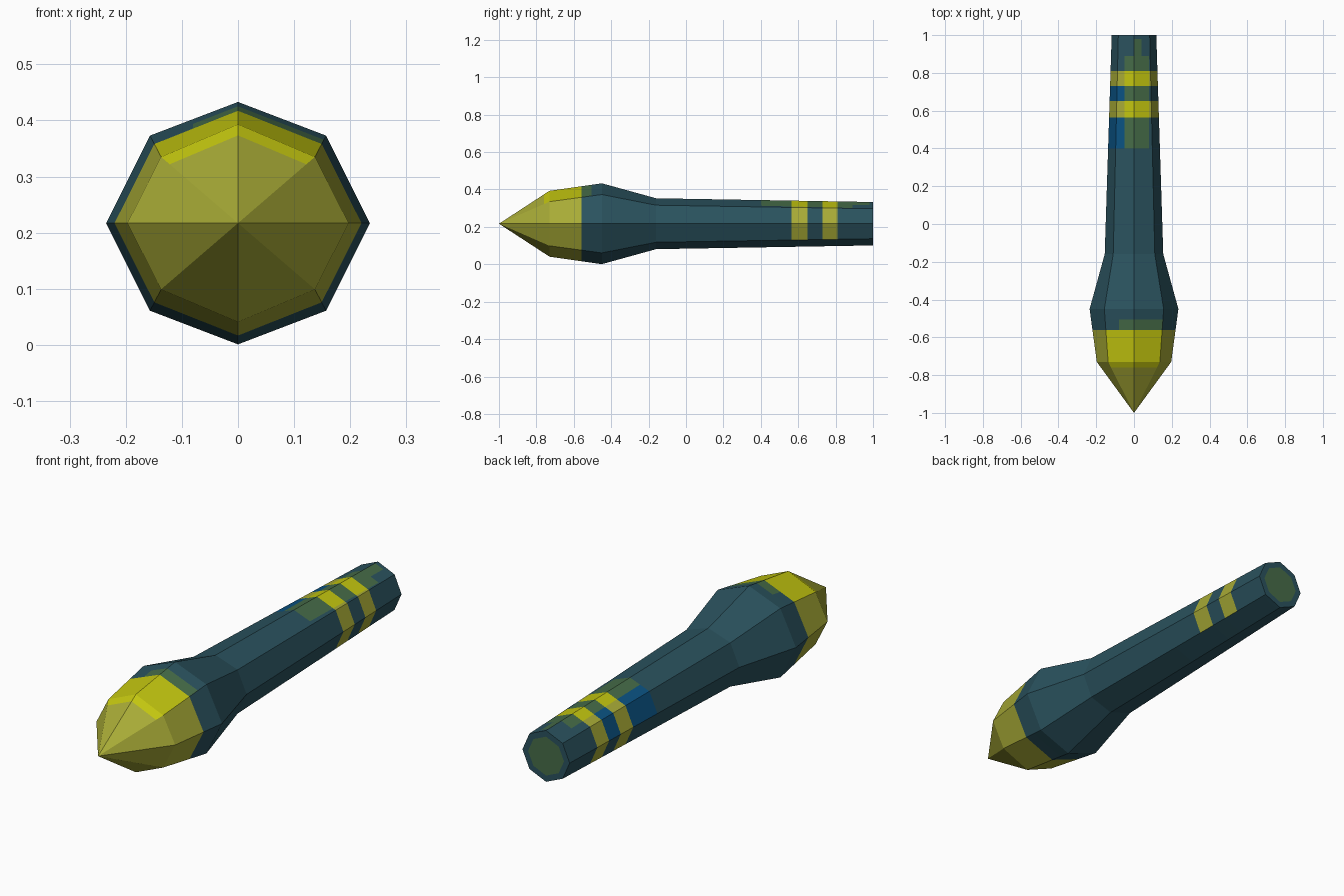
import bpy, bmesh
from mathutils import Vector

if "Cube" in bpy.data.objects:
    bpy.data.objects.remove(bpy.data.objects["Cube"])


def material(name, rgb):
    lin = [((c / 255 + 0.055) / 1.055) ** 2.4 if c > 10 else c / 255 / 12.92 for c in rgb]
    m = bpy.data.materials.new(name)
    m.diffuse_color = (*lin, 1)
    m.use_nodes = True
    m.node_tree.nodes["Principled BSDF"].inputs["Base Color"].default_value = m.diffuse_color
    return m


TEAL, OLIVE, YELLOW, GREEN, BLUE = range(5)
mats = [material("dark teal", (42, 82, 94)), material("olive yellow", (168, 171, 54)),
        material("bright yellow", (195, 198, 15)), material("moss green", (70, 108, 72)),
        material("deep blue", (10, 82, 130))]

CZ = 0.217
# Octagon rings along the shaft: y, side x, top z, diagonal x, diagonal z
rings = [(-0.73, 0.197, 0.176, 0.137, 0.118),
         (-0.45, 0.235, 0.216, 0.157, 0.156),
         (-0.16, 0.155, 0.136, 0.110, 0.099),
         (1.00, 0.118, 0.116, 0.083, 0.080)]

bm = bmesh.new()
loops = []
for y, sx, tz, dx, dz in rings:
    pts = [(sx, 0), (dx, dz), (0, tz), (-dx, dz), (-sx, 0), (-dx, -dz), (0, -tz), (dx, -dz)]
    loops.append([bm.verts.new((x, y, CZ + z)) for x, z in pts])

# Pointed nose, body skin and flat back end
tip = bm.verts.new((0, -1, CZ))
for i in range(8):
    j = (i + 1) % 8
    bm.faces.new((tip, loops[0][i], loops[0][j]))
    for a, b in zip(loops, loops[1:]):
        bm.faces.new((a[i], b[i], b[j], a[j]))
cap = bm.faces.new(loops[-1])
bmesh.ops.recalc_face_normals(bm, faces=bm.faces)
inset = bmesh.ops.inset_region(bm, faces=[cap], thickness=0.028)


def cut(axis, value, test=lambda c: True):
    """Slice the faces that pass the test across one axis."""
    faces = [f for f in bm.faces if test(f.calc_center_median())]
    geom = faces + list({e for f in faces for e in f.edges}) + list({v for f in faces for v in f.verts})
    co, no = Vector((0, 0, 0)), Vector((0, 0, 0))
    co[axis], no[axis] = value, 1
    bmesh.ops.bisect_plane(bm, geom=geom, plane_co=co, plane_no=no, dist=1e-5)


# Colour borders along the length, then the patches on the upper side
for y in (-0.76, -0.56, -0.505, 0.40, 0.565, 0.65, 0.73, 0.81, 0.89, 0.98):
    cut(1, y)
for x in (-0.05, 0.08):
    cut(0, x, lambda c: 0.40 < c.y < 0.89 and c.z > 0.3)
for x in (0.0, 0.04):
    cut(0, x, lambda c: 0.89 < c.y < 0.98 and c.z > 0.3)
cut(0, -0.08, lambda c: -0.56 < c.y < -0.505 and c.z > 0.37)


def colour(f):
    c, n = f.calc_center_median(), f.normal
    if n.y > 0.9:
        return GREEN if f is cap else TEAL
    upper = n.z > 0.75
    if c.y < -0.56:
        return YELLOW if upper and c.y > -0.76 else OLIVE
    if c.y < -0.505:
        return GREEN if upper and c.x > -0.08 else TEAL
    middle = upper and -0.05 < c.x < 0.08
    if 0.565 < c.y < 0.65 or 0.73 < c.y < 0.81:
        return YELLOW if middle else TEAL if n.z < -0.75 else OLIVE
    if 0.40 < c.y < 0.73:
        if middle:
            return GREEN
        return BLUE if c.x < -0.04 and n.z > 0.3 else TEAL
    if 0.81 < c.y < 0.89 and middle:
        return GREEN
    if 0.89 < c.y < 0.98 and upper and 0 < c.x < 0.04:
        return GREEN
    return TEAL


bm.normal_update()
for f in bm.faces:
    f.material_index = colour(f)

mesh = bpy.data.meshes.new("pointed_shaft")
bm.to_mesh(mesh)
bm.free()
for m in mats:
    mesh.materials.append(m)
obj = bpy.data.objects.new("pointed_shaft", mesh)
bpy.context.collection.objects.link(obj)
